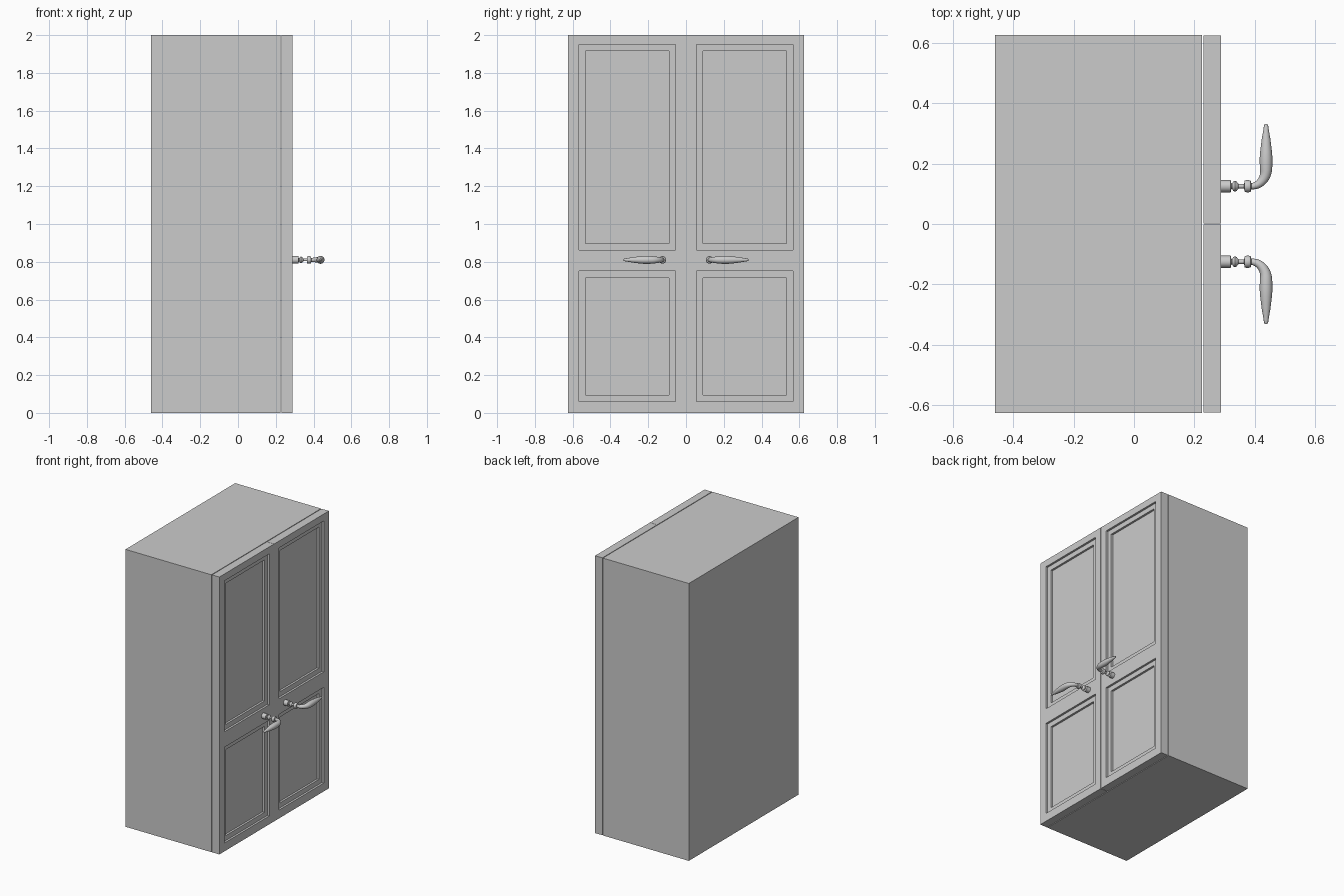
import bpy, bmesh, math
from mathutils import Vector, Matrix

old = bpy.data.objects.get("Cube")
if old:
    bpy.data.objects.remove(old)

grey = bpy.data.materials.new("plain grey")
grey.use_nodes = True
grey.diffuse_color = (0.6, 0.6, 0.6, 1)
grey.node_tree.nodes["Principled BSDF"].inputs["Base Color"].default_value = (0.6, 0.6, 0.6, 1)


def finish(name, bm, smooth=False):
    bmesh.ops.recalc_face_normals(bm, faces=bm.faces[:])
    mesh = bpy.data.meshes.new(name)
    bm.to_mesh(mesh)
    bm.free()
    mesh.materials.append(grey)
    obj = bpy.data.objects.new(name, mesh)
    bpy.context.collection.objects.link(obj)
    if smooth:
        bpy.ops.object.select_all(action='DESELECT')
        obj.select_set(True)
        bpy.context.view_layer.objects.active = obj
        bpy.ops.object.shade_smooth_by_angle(angle=math.radians(40))
    return obj


def sink(bm, faces, depth):
    """Push faces straight into the door, leaving upright walls."""
    for face in faces:
        new = bmesh.ops.extrude_discrete_faces(bm, faces=[face])["faces"]
        bmesh.ops.translate(bm, verts=new[0].verts[:], vec=(-depth, 0, 0))
        yield new[0]


def door(name, side):
    back, front = 0.23, 0.288
    ys = [0.001, 0.055, 0.567, 0.624]
    zs = [0, 0.06, 0.75, 0.862, 1.95, 2]
    bm = bmesh.new()
    grid = [[bm.verts.new((front, side * y, z)) for z in zs] for y in ys]
    panels = []
    for i in range(len(ys) - 1):
        for j in range(len(zs) - 1):
            face = bm.faces.new((grid[i][j], grid[i + 1][j],
                                 grid[i + 1][j + 1], grid[i][j + 1]))
            if i == 1 and j in (1, 3):
                panels.append(face)
    # Door edges and back
    rim = [e for e in bm.edges if e.is_boundary]
    new = bmesh.ops.extrude_edge_only(bm, edges=rim)["geom"]
    bmesh.ops.translate(bm, verts=[g for g in new if isinstance(g, bmesh.types.BMVert)],
                        vec=(back - front, 0, 0))
    bmesh.ops.holes_fill(bm, edges=[e for e in bm.edges if e.is_boundary], sides=0)
    bmesh.ops.recalc_face_normals(bm, faces=bm.faces[:])
    # Two stepped recesses in each panel
    panels = list(sink(bm, panels, 0.015))
    bmesh.ops.inset_individual(bm, faces=panels, thickness=0.05)
    list(sink(bm, panels, 0.015))
    return finish(name, bm)


def tube(bm, rings, sides=20):
    """Skin circles given as (centre, direction in plan, radius)."""
    loops = []
    for centre, way, radius in rings:
        across = Vector((-way.y, way.x, 0)).normalized()
        loops.append([bm.verts.new(centre + radius * (
            across * math.cos(a) + Vector((0, 0, math.sin(a)))))
            for a in (math.tau * k / sides for k in range(sides))])
    for a, b in zip(loops, loops[1:]):
        for k in range(sides):
            n = (k + 1) % sides
            bm.faces.new((a[k], a[n], b[n], b[k]))
    bm.faces.new(loops[0])
    bm.faces.new(loops[-1])


def handle(name, side):
    bm = bmesh.new()
    root = Vector((0, side * 0.125, 0.81))
    # Turned stem: base, bead and collar joined by thin necks
    stem = [(0.286, 0.020), (0.320, 0.020), (0.322, 0.009), (0.325, 0.009),
            (0.328, 0.015), (0.334, 0.018), (0.340, 0.015), (0.346, 0.007),
            (0.364, 0.007), (0.366, 0.018), (0.372, 0.020), (0.380, 0.020),
            (0.386, 0.018), (0.388, 0.010), (0.396, 0.010)]
    tube(bm, [(root + Vector((x, 0, 0)), Vector((1, 0, 0)), r) for x, r in stem])
    # Lever: a bend, then a tapering grip
    rings = []
    for k in range(11):
        a = math.pi / 2 * k / 10
        spot = Vector((0.388 + 0.049 * math.sin(a), side * 0.055 * (1 - math.cos(a)), 0))
        rings.append((root + spot, Vector((math.cos(a), side * math.sin(a), 0)),
                      0.010 + 0.010 * k / 10))
    grip = [(0.20, 0.021), (0.22, 0.021), (0.24, 0.0195), (0.26, 0.017), (0.28, 0.0145),
            (0.30, 0.011), (0.315, 0.0085), (0.325, 0.007), (0.331, 0.004)]
    rings += [(Vector((0.437, side * y, 0.81)), Vector((0, side, 0)), r) for y, r in grip]
    tube(bm, rings)
    return finish(name, bm, smooth=True)


# Cabinet body
bm = bmesh.new()
bmesh.ops.create_cube(bm, size=1, matrix=Matrix.Translation((-0.1175, 0, 1))
                      @ Matrix.Diagonal((0.685, 1.25, 2, 1)))
finish("cabinet_body", bm)

# Doors and handles
for label, side in (("right", -1), ("left", 1)):
    door(label + "_door", side)
    handle(label + "_handle", side)
